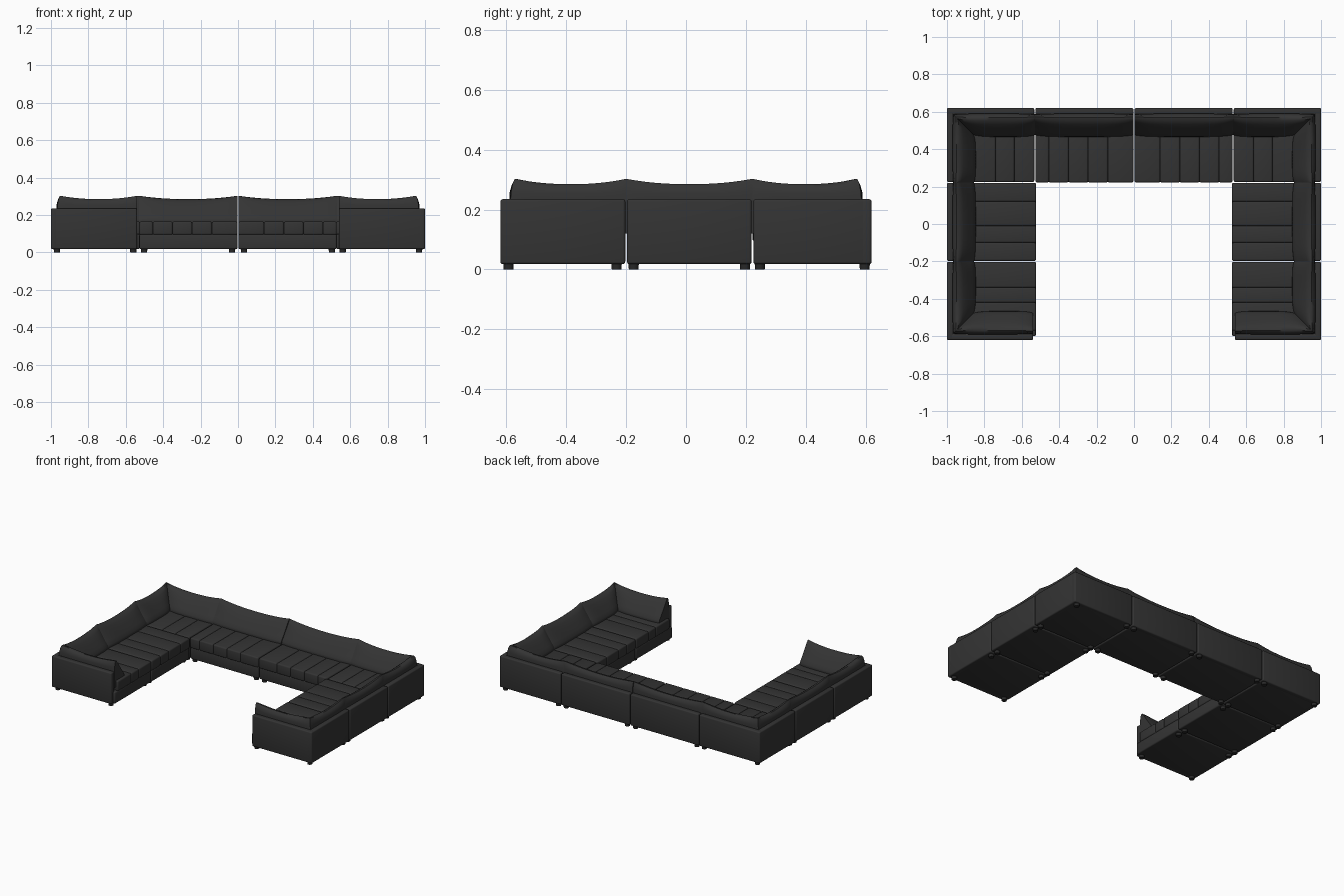
import bpy, bmesh, math
from mathutils import Matrix, Vector

if "Cube" in bpy.data.objects:
    bpy.data.objects.remove(bpy.data.objects["Cube"])


def material(name, rgb):
    m = bpy.data.materials.new(name)
    m.diffuse_color = (*rgb, 1)
    m.use_nodes = True
    m.node_tree.nodes["Principled BSDF"].inputs["Base Color"].default_value = m.diffuse_color
    return m


LEATHER = material("charcoal leather", (0.034, 0.034, 0.034))
FOOT = material("black plastic", (0.022, 0.022, 0.022))


def finish(bm, name, mat, angle=40):
    bmesh.ops.recalc_face_normals(bm, faces=bm.faces[:])
    me = bpy.data.meshes.new(name)
    bm.to_mesh(me)
    bm.free()
    me.materials.append(mat)
    me.shade_smooth()
    me.set_sharp_from_angle(angle=math.radians(angle))
    ob = bpy.data.objects.new(name, me)
    bpy.context.collection.objects.link(ob)
    return ob


def box(name, x, y, z, bevel=0.008, mat=LEATHER):
    """Rounded box between coordinate pairs."""
    size = [abs(p[1] - p[0]) for p in (x, y, z)]
    mid = Vector([(p[0] + p[1]) / 2 for p in (x, y, z)])
    bm = bmesh.new()
    bmesh.ops.create_cube(bm, size=1, matrix=Matrix.Translation(mid) @ Matrix.Diagonal((*size, 1)))
    bmesh.ops.bevel(bm, geom=bm.edges[:], offset=bevel, segments=3, profile=0.5, affect='EDGES')
    return finish(bm, name, mat, 60)


# Cushion cross-sections: (distance from the outer wall, height)
MIDDLE = [(.035, .12), (.031, .225), (.030, .255), (.036, .274), (.050, .285), (.068, .281),
          (.088, .266), (.112, .236), (.136, .204), (.151, .182), (.154, .168), (.148, .150), (.13, .12)]
ENDS = [(.035, .12), (.033, .225), (.036, .260), (.041, .288), (.048, .303), (.056, .302),
        (.072, .280), (.096, .244), (.122, .206), (.139, .184), (.144, .168), (.140, .150), (.12, .12)]


def cushion(name, place, s0, s1, mitre0=0, mitre1=0, steps=24):
    """Pillow running from s0 to s1, sagging between its raised, pinched ends."""
    bm = bmesh.new()
    rings = []
    for i in range(steps + 1):
        t = 0.5 - 0.5 * math.cos(math.pi * i / steps)
        e = abs(2 * t - 1)
        ring = []
        for (d0, z0), (d1, z1) in zip(MIDDLE, ENDS):
            d = d0 + (d1 - d0) * e ** 5
            z = z0 + (z1 - z0) * e ** 2.2
            a, b = s0 + mitre0 * d, s1 - mitre1 * d
            x, y = place(a + (b - a) * t, d)
            ring.append(bm.verts.new((x, y, z)))
        rings.append(ring)
    n = len(MIDDLE)
    for r, q in zip(rings, rings[1:]):
        for k in range(n):
            bm.faces.new((r[k], r[(k + 1) % n], q[(k + 1) % n], q[k]))
    bm.faces.new(rings[0])
    bm.faces.new(rings[-1])
    return finish(bm, name, LEATHER, 50)


def foot(x, y):
    bm = bmesh.new()
    bmesh.ops.create_cone(bm, cap_ends=True, segments=16, radius1=0.016, radius2=0.018, depth=0.026,
                          matrix=Matrix.Translation((x, y, 0.013)))
    finish(bm, "foot", FOOT)


def feet(x0, x1, y0, y1):
    for x in (x0, x1):
        for y in (y0, y1):
            foot(x, y)


G = 0.003               # half gap between modules
BASE = (0.018, 0.098)
WALL = (0.018, 0.235)
SEAT = (0.094, 0.165)
W = 0.036               # wall thickness

for s, side in ((-1, "left"), (1, "right")):
    def X(a, b):
        return (s * a, s * b)

    def back(p, d):
        return (s * p, 0.62 - d)

    def outer(p, d):
        return (s * (1 - d), p)

    def front(p, d):
        return (s * p, -0.62 + d)

    # Middle back module
    box(side + " middle base", X(G, .53 - G), (.225, .60), BASE)
    box(side + " middle back panel", X(G, .53 - G), (.62 - W, .62), WALL)
    cushion(side + " middle back cushion", back, .002, .53)
    lines = [.003, .14, .245, .35, .455, .527]
    for a, b in zip(lines, lines[1:]):
        box(side + " middle seat channel", X(a, b), (.222, .56), SEAT, 0.009)
    feet(s * .032, s * .502, .247, .597)

    # Corner module
    box(side + " corner base", X(.53 + G, .99), (.225, .61), BASE)
    box(side + " corner back panel", X(.53 + G, 1), (.62 - W, .62), WALL)
    box(side + " corner side panel", X(1 - W, 1), (.222 + G, .62), WALL)
    cushion(side + " corner back cushion", back, .53, 1, 0, 1)
    cushion(side + " corner side cushion", outer, .222, .62, 0, 1)
    lines = [.533, .64, .74, .93]
    for a, b in zip(lines, lines[1:]):
        box(side + " corner seat channel", X(a, b), (.224, .56), SEAT, 0.009)
    feet(s * .56, s * .968, .247, .597)

    # Middle side module
    box(side + " side base", X(.525, .99), (-.2 + G, .222 - G), BASE)
    box(side + " side panel", X(1 - W, 1), (-.2 + G, .222 - G), WALL)
    cushion(side + " side cushion", outer, -.2, .222)
    lines = [.219, .12, -.01, -.1, -.197]
    for a, b in zip(lines, lines[1:]):
        box(side + " side seat channel", X(.523, .93), (b, a), SEAT, 0.009)
    feet(s * .56, s * .968, -.175, .197)

    # End module with front arm
    box(side + " end base", X(.525, .99), (-.60, -.2 - G), BASE)
    box(side + " end side panel", X(1 - W, 1), (-.62, -.2 - G), WALL)
    box(side + " front arm panel", X(.54, 1), (-.62, -.62 + W), WALL)
    cushion(side + " end side cushion", outer, -.62, -.2, 1, 0)
    cushion(side + " front arm cushion", front, .54, 1, 0, 1)
    lines = [-.203, -.34, -.42, -.57]
    for a, b in zip(lines, lines[1:]):
        box(side + " end seat channel", X(.523, .93), (b, a), SEAT, 0.009)
    feet(s * .56, s * .968, -.593, -.232)
